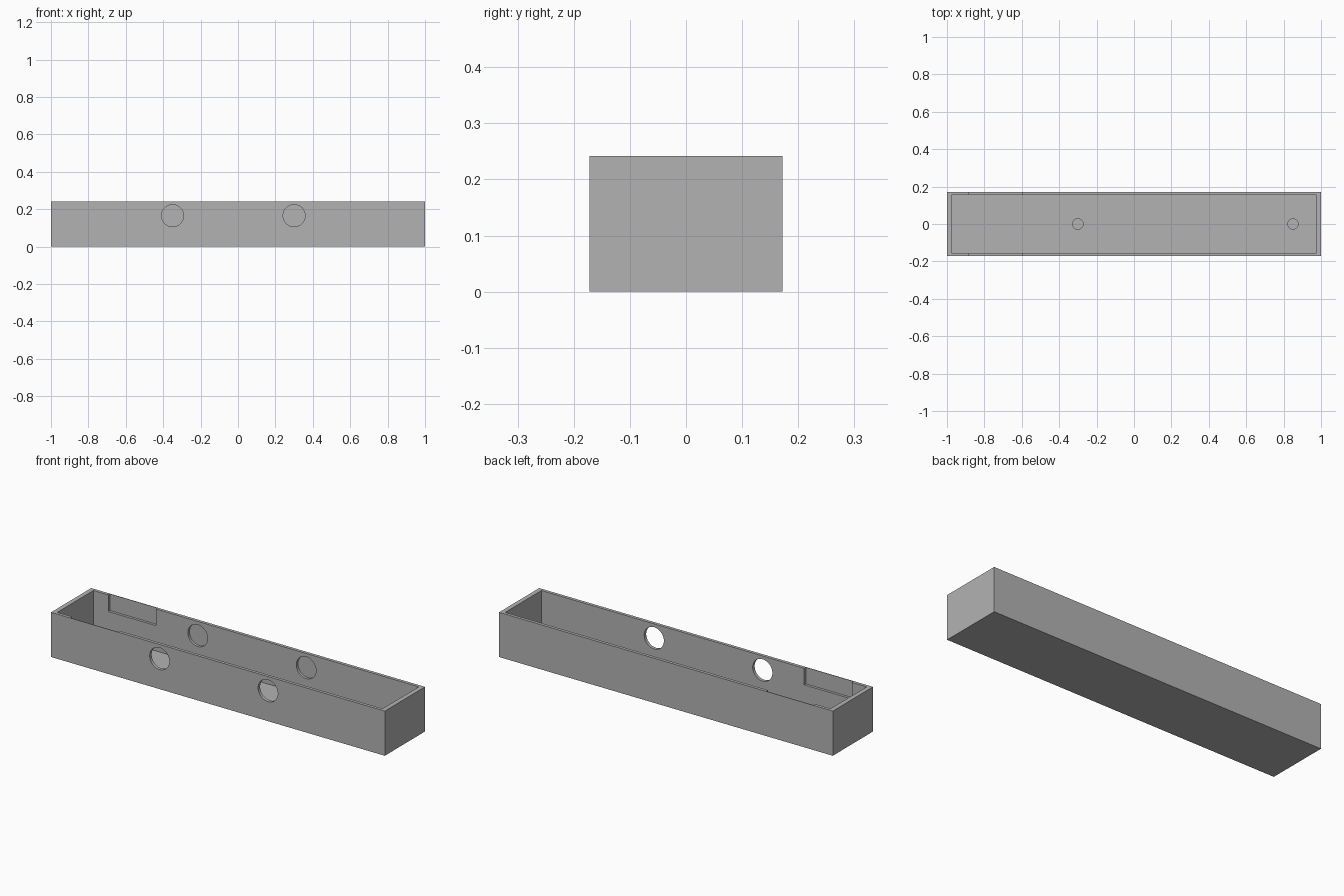
import bpy
import math

cube = bpy.data.objects.get("Cube")
if cube:
    bpy.data.objects.remove(cube, do_unlink=True)

grey = bpy.data.materials.new("mid grey")
grey.use_nodes = True
colour = (0.45, 0.45, 0.45, 1)
grey.diffuse_color = colour
grey.node_tree.nodes["Principled BSDF"].inputs["Base Color"].default_value = colour

HEIGHT, HALF_Y, INNER_Y, INNER_X = 0.242, 0.172, 0.155, 0.975
FLOOR = 0.015


def block(name, x, y, z):
    """Box spanning the given (low, high) ranges."""
    spans = (x, y, z)
    bpy.ops.mesh.primitive_cube_add(size=1, location=[(a + b) / 2 for a, b in spans])
    obj = bpy.context.object
    obj.name = name
    obj.scale = [b - a for a, b in spans]
    bpy.ops.object.transform_apply(location=True, rotation=False, scale=True)
    obj.data.materials.append(grey)
    return obj


def rod(name, radius, depth, location, rotation=(0, 0, 0)):
    bpy.ops.mesh.primitive_cylinder_add(vertices=64, radius=radius, depth=depth,
                                        location=location, rotation=rotation)
    obj = bpy.context.object
    obj.name = name
    obj.data.materials.append(grey)
    return obj


def cut(target, cutter):
    """Subtract the cutter from the target and discard it."""
    cutter.hide_render = True
    mod = target.modifiers.new("cut", "BOOLEAN")
    mod.operation = "DIFFERENCE"
    mod.solver = "EXACT"
    mod.object = cutter
    bpy.context.view_layer.objects.active = target
    bpy.ops.object.modifier_apply(modifier=mod.name)
    bpy.data.objects.remove(cutter, do_unlink=True)


# Open tray
tray = block("tray", (-1, 1), (-HALF_Y, HALF_Y), (0, HEIGHT))
cut(tray, block("cavity_cutter", (-INNER_X, INNER_X), (-INNER_Y, INNER_Y), (FLOOR, 0.4)))

# Shallow recesses at the top inside of both long walls
for name, y in (("front", (-0.169, -0.1)), ("back", (0.1, 0.169))):
    cut(tray, block(name + "_recess_cutter", (-0.885, -0.6), y, (0.152, 0.4)))

# Round holes through the front wall, ending blind in the back wall
for x in (-0.35, 0.3):
    start, end = -0.3, 0.169
    cut(tray, rod("wall_hole_cutter", 0.059, end - start,
                  (x, (start + end) / 2, 0.165), (math.pi / 2, 0, 0)))

# Blind round sockets in the floor
for x in (-0.3, 0.85):
    cut(tray, rod("floor_socket_cutter", 0.028, 0.1, (x, 0, 0.055)))

# Crisp edges with smooth round bores
bpy.ops.object.select_all(action="DESELECT")
tray.select_set(True)
bpy.context.view_layer.objects.active = tray
bpy.ops.object.shade_smooth_by_angle(angle=math.radians(30))
